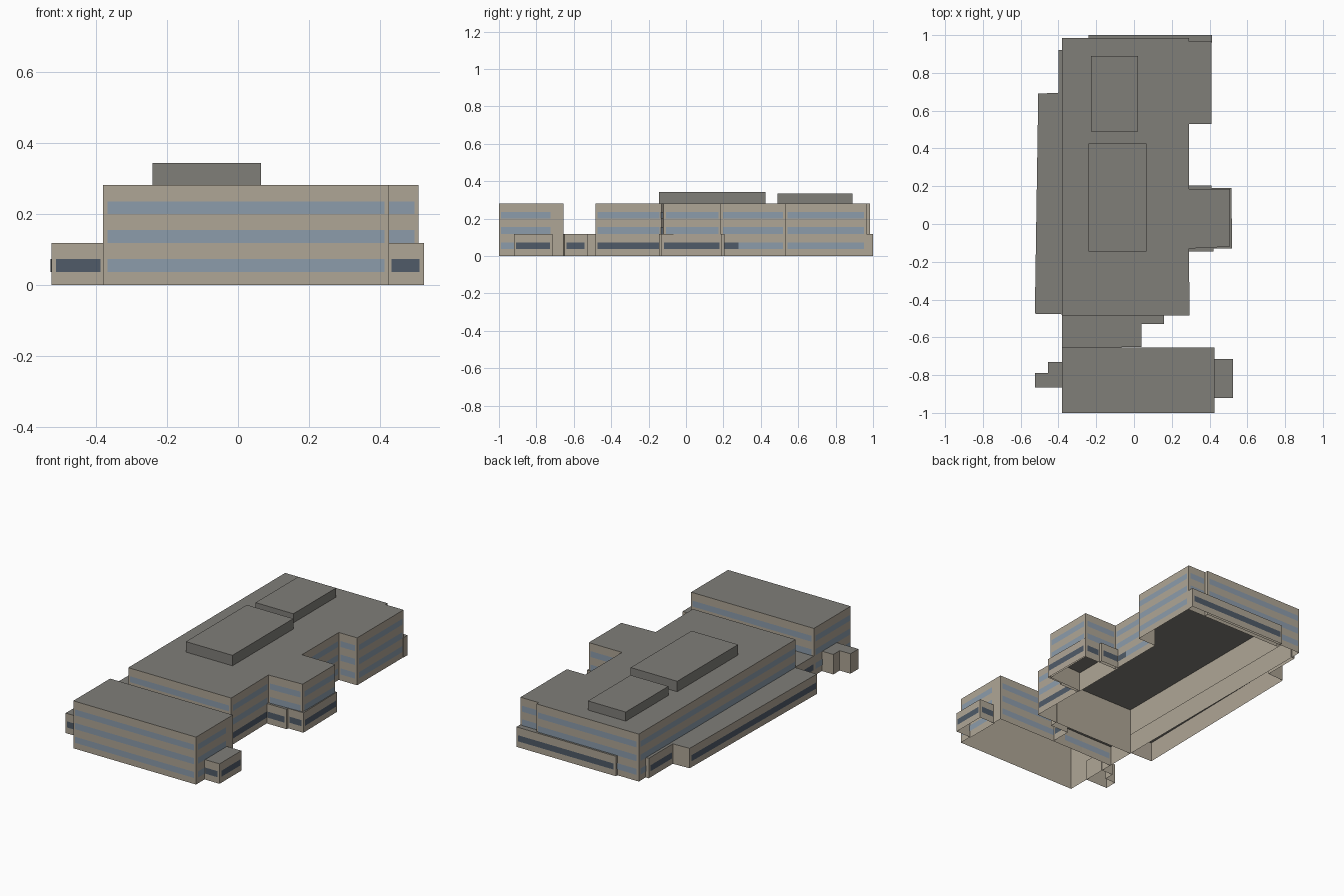
import bpy
import bmesh
from mathutils import Vector

cube = bpy.data.objects.get("Cube")
if cube:
    bpy.data.objects.remove(cube, do_unlink=True)


def material(name, rgb):
    mat = bpy.data.materials.new(name)
    mat.use_nodes = True
    colour = (*rgb, 1.0)
    mat.diffuse_color = colour
    bsdf = mat.node_tree.nodes["Principled BSDF"]
    bsdf.inputs["Base Color"].default_value = colour
    bsdf.inputs["Roughness"].default_value = 0.9
    return mat


MATS = [
    material("tan wall", (0.43, 0.38, 0.305)),
    material("grey roof", (0.215, 0.21, 0.19)),
    material("blue window", (0.265, 0.335, 0.41)),
    material("dark window", (0.08, 0.105, 0.14)),
]
WALL, ROOF, GLASS, DARK = range(4)

TALL, LOW = 0.281, 0.118
FLOORS = [(0.037, 0.073), (0.118, 0.155), (0.2, 0.235)]
MARGIN, LIFT = 0.012, 0.003


def prism(name, outline, top, base=0.0, wall=WALL):
    """Open-bottomed block with a flat roof over an anticlockwise outline."""
    bm = bmesh.new()
    low = [bm.verts.new((x, y, base)) for x, y in outline]
    high = [bm.verts.new((x, y, top)) for x, y in outline]
    n = len(outline)
    for i in range(n):
        j = (i + 1) % n
        bm.faces.new((low[i], low[j], high[j], high[i])).material_index = wall
    bm.faces.new(high).material_index = ROOF
    return finish(name, bm)


def finish(name, bm):
    mesh = bpy.data.meshes.new(name)
    bm.to_mesh(mesh)
    bm.free()
    for mat in MATS:
        mesh.materials.append(mat)
    obj = bpy.data.objects.new(name, mesh)
    bpy.context.collection.objects.link(obj)
    return obj


def strip(bm, a, b, start, end, floor, mat):
    """Thin window band on the wall from a to b, between two distances."""
    a, b = Vector((*a, 0)), Vector((*b, 0))
    along = (b - a).normalized()
    out = Vector((along.y, -along.x, 0)) * LIFT
    z0, z1 = floor
    corners = [(start, z0), (end, z0), (end, z1), (start, z1)]
    verts = [bm.verts.new(a + along * d + out + Vector((0, 0, z)))
             for d, z in corners]
    bm.faces.new(verts).material_index = mat


def windows(name, outline, edges, floors, mat=GLASS, dark=None, gaps=None):
    """Window bands on the chosen edges; dark gives the length of the dark
    ground-floor part of an edge, gaps a wider blank end."""
    dark, gaps = dark or {}, gaps or {}
    bm = bmesh.new()
    for i in edges:
        a, b = outline[i], outline[(i + 1) % len(outline)]
        end = (Vector(b) - Vector(a)).length - gaps.get(i, MARGIN)
        for k, floor in enumerate(floors):
            start = MARGIN
            if k == 0 and i in dark:
                split = min(dark[i], end)
                strip(bm, a, b, start, split, floor, DARK)
                start = split
            if end - start > 0.005:
                strip(bm, a, b, start, end, floor, mat)
    finish(name, bm)


def rect(x0, x1, y0, y1):
    return [(x0, y0), (x1, y0), (x1, y1), (x0, y1)]


# Tall main hall with its eastern bays
main = [(-0.38, -0.485), (0.295, -0.485), (0.29, -0.13), (0.508, -0.12),
        (0.508, 0.185), (0.29, 0.185), (0.29, 0.53), (0.41, 0.53),
        (0.41, 0.965), (0.29, 0.965), (0.29, 0.985), (-0.38, 0.985)]
prism("main_hall", main, TALL)
windows("main_hall_windows", main, [0, 1, 2, 3, 4, 5, 6, 7, 8, 10, 11],
        FLOORS, dark={0: 1, 1: 1, 2: 1, 3: 1, 4: 1, 5: 0.095})

# Tall front wing
wing = rect(-0.38, 0.425, -1.0, -0.655)
prism("front_wing", wing, TALL)
windows("front_wing_windows", wing, range(4), FLOORS, gaps={1: 0.07})

# Low parts: name, outline, edges with dark windows
low_parts = [
    ("link_corridor",
     [(-0.38, -0.66), (0.04, -0.65), (0.04, -0.53), (0.16, -0.53),
      (0.16, -0.48), (-0.38, -0.48)], [1, 5]),
    ("front_left_annex", rect(0.42, 0.523, -0.92, -0.715), [0, 1, 2]),
    ("front_right_annex",
     [(-0.375, -0.865), (-0.375, -0.73), (-0.455, -0.73), (-0.455, -0.79),
      (-0.525, -0.79), (-0.525, -0.865)], [5]),
    ("right_annex",
     [(-0.375, -0.478), (-0.375, 0.92), (-0.4, 0.92), (-0.4, 0.695),
      (-0.507, 0.69), (-0.525, -0.475)], [2, 4, 5]),
    ("left_bay_base",
     [(0.285, -0.145), (0.42, -0.145), (0.42, -0.13), (0.52, -0.13),
      (0.515, 0.19), (0.41, 0.19), (0.41, 0.205), (0.285, 0.205)],
     [0, 2, 3, 4, 6]),
    ("back_annex", rect(-0.24, 0.412, 0.96, 1.0), [2]),
]
for name, outline, edges in low_parts:
    prism(name, outline, LOW)
    windows(name + "_windows", outline, edges, FLOORS[:1], DARK)

# Plant rooms on the roof
prism("roof_plant_front", rect(-0.24, 0.065, -0.145, 0.425), 0.343, TALL, ROOF)
prism("roof_plant_back", rect(-0.228, 0.02, 0.49, 0.89), 0.335, TALL, ROOF)
